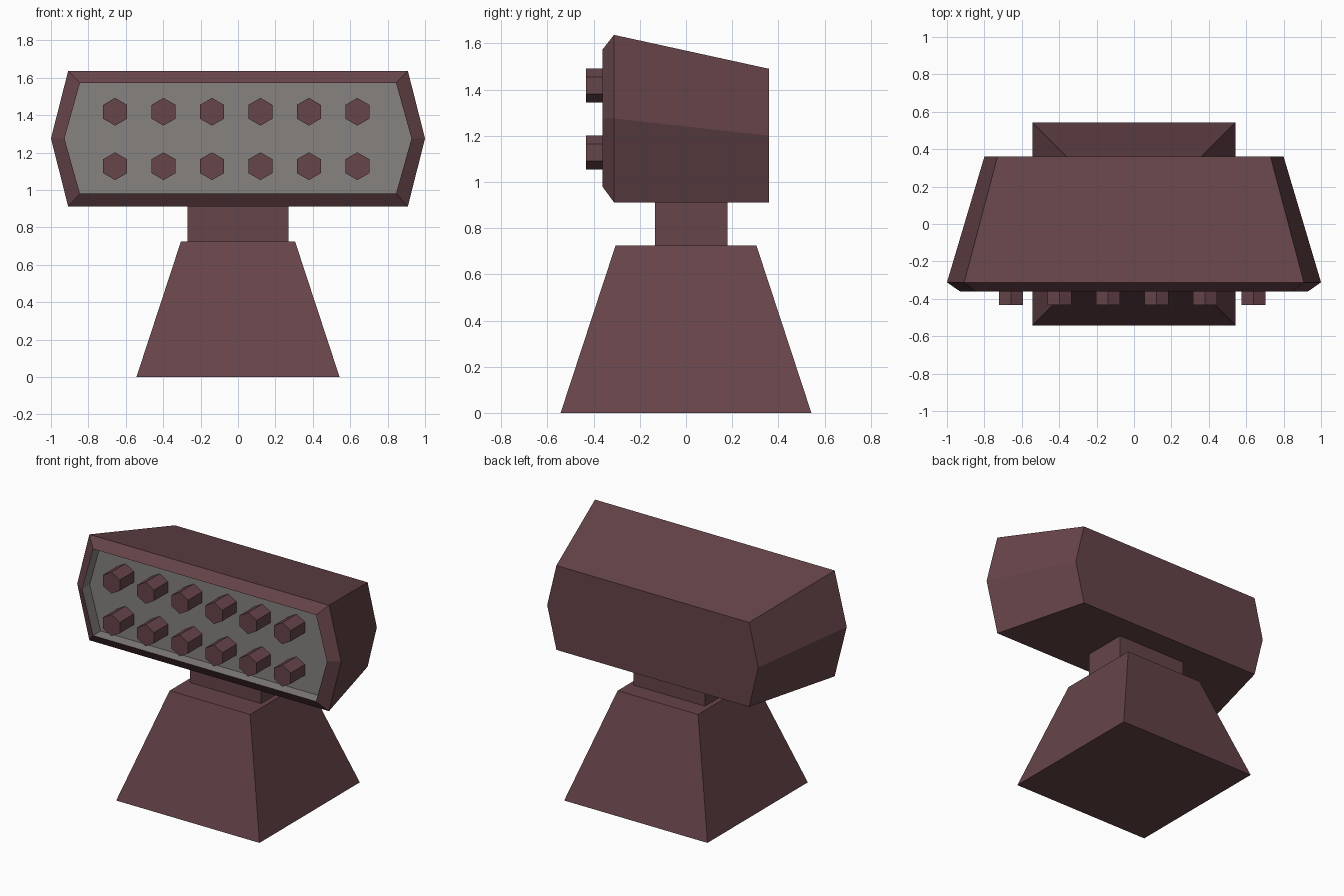
import bpy
import bmesh
import math
from mathutils import Matrix

cube = bpy.data.objects.get("Cube")
if cube:
    bpy.data.objects.remove(cube)


def material(name, rgb):
    mat = bpy.data.materials.new(name)
    mat.use_nodes = True
    colour = (*rgb, 1)
    mat.diffuse_color = colour
    mat.node_tree.nodes["Principled BSDF"].inputs["Base Color"].default_value = colour
    return mat


maroon = material("dull_maroon", (0.133, 0.058, 0.067))
grey = material("warm_grey", (0.238, 0.223, 0.216))


def finish(name, bm, mats):
    bmesh.ops.recalc_face_normals(bm, faces=bm.faces)
    mesh = bpy.data.meshes.new(name)
    bm.to_mesh(mesh)
    bm.free()
    for mat in mats:
        mesh.materials.append(mat)
    obj = bpy.data.objects.new(name, mesh)
    bpy.context.collection.objects.link(obj)
    return obj


def loft(name, rings, mats, grey_from=None):
    """Skin a closed solid through rings; bands from grey_from on use slot 1."""
    bm = bmesh.new()
    loops = [[bm.verts.new(p) for p in ring] for ring in rings]
    bm.faces.new(loops[0])
    for k, (a, b) in enumerate(zip(loops, loops[1:])):
        for i in range(len(a)):
            j = (i + 1) % len(a)
            face = bm.faces.new((a[i], a[j], b[j], b[i]))
            face.material_index = int(grey_from is not None and k >= grey_from)
    cap = bm.faces.new(loops[-1])
    cap.material_index = int(grey_from is not None)
    return finish(name, bm, mats)


def rect(x, y0, y1, z):
    return [(-x, y0, z), (x, y0, z), (x, y1, z), (-x, y1, z)]


def hexagon(y, corner, tip, low, mid, high):
    return [(-corner, y, low), (corner, y, low), (tip, y, mid),
            (corner, y, high), (-corner, y, high), (-tip, y, mid)]


# Stand and neck
loft("stand", [rect(0.543, -0.543, 0.543, 0), rect(0.305, -0.305, 0.305, 0.725)], [maroon])
loft("neck", [rect(0.27, -0.135, 0.18, 0.725), rect(0.27, -0.135, 0.18, 0.912)], [maroon])

# Tapered head with a bevelled rim and a recessed grey face
rim = (0.845, 0.928, 0.98, 1.275, 1.573)
loft("head", [
    hexagon(0.36, 0.73, 0.80, 0.912, 1.20, 1.49),
    hexagon(-0.312, 0.908, 1.0, 0.912, 1.275, 1.637),
    hexagon(-0.362, *rim),
    hexagon(-0.28, *rim),
], [maroon, grey], grey_from=2)

# Two rows of hexagonal tubes
for row, z in enumerate((1.127, 1.418)):
    for col in range(6):
        bm = bmesh.new()
        bmesh.ops.create_cone(bm, cap_ends=True, segments=6, radius1=0.074,
                              radius2=0.074, depth=0.153)
        turn = Matrix.Rotation(math.pi / 2, 4, "X")
        bmesh.ops.transform(bm, matrix=turn, verts=bm.verts)
        # Stand each hexagon on a point
        if max(v.co.x for v in bm.verts) > 0.07:
            bmesh.ops.transform(bm, matrix=Matrix.Rotation(math.pi / 6, 4, "Y"), verts=bm.verts)
        tube = finish(f"tube_{row + 1}_{col + 1}", bm, [maroon])
        tube.location = (-0.657 + col * 0.259, -0.3555, z)
